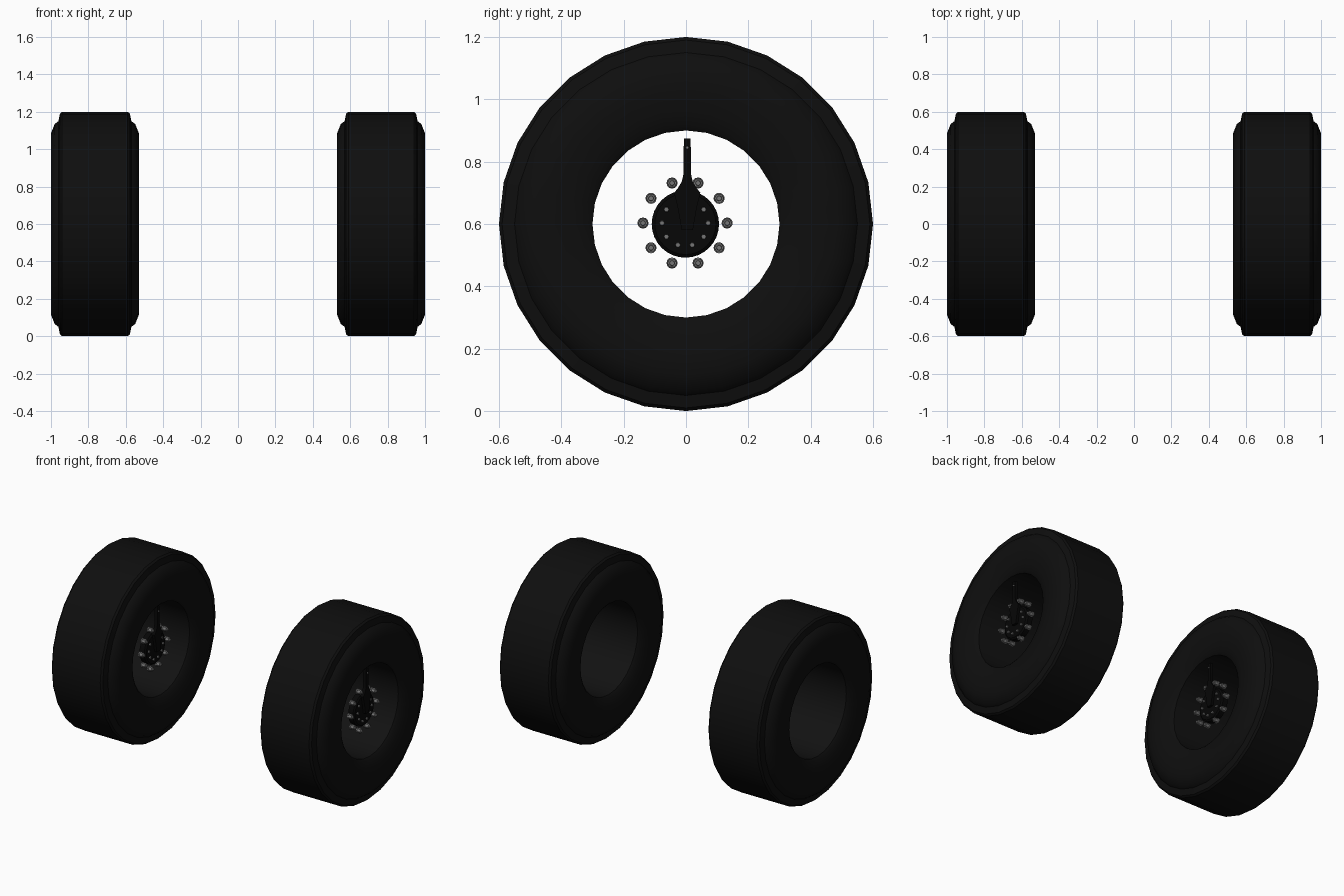
import bpy, bmesh, math
from mathutils import Matrix, Vector

if "Cube" in bpy.data.objects:
    bpy.data.objects.remove(bpy.data.objects["Cube"])

SEG = 28          # sides of the lathe
CX, CZ = 0.765, 0.6


def material(name, rgb):
    m = bpy.data.materials.new(name)
    m.diffuse_color = (*rgb, 1)
    m.use_nodes = True
    m.node_tree.nodes["Principled BSDF"].inputs["Base Color"].default_value = m.diffuse_color
    return m


RUBBER = material("black rubber", (0.0045, 0.0045, 0.0045))
RIM = material("dark rim", (0.006, 0.006, 0.006))
HUB = material("hub black", (0.002, 0.002, 0.002))
STEEL = material("bolt grey", (0.18, 0.18, 0.18))


def finish(bm, name, mat, cx, angle=35):
    bmesh.ops.recalc_face_normals(bm, faces=bm.faces)
    me = bpy.data.meshes.new(name)
    bm.to_mesh(me)
    bm.free()
    me.materials.append(mat)
    ob = bpy.data.objects.new(name, me)
    bpy.context.collection.objects.link(ob)
    ob.location = (cx, 0, CZ)
    bpy.ops.object.select_all(action='DESELECT')
    ob.select_set(True)
    bpy.context.view_layer.objects.active = ob
    bpy.ops.object.shade_smooth_by_angle(angle=math.radians(angle))
    return ob


def lathe(bm, profile, seg=SEG):
    """Spin (x, radius) points around the axle."""
    rings = []
    for i in range(seg):
        a = 2 * math.pi * i / seg
        rings.append([bm.verts.new((x, r * math.sin(a), r * math.cos(a))) for x, r in profile])
    for i in range(seg):
        p, q = rings[i], rings[(i + 1) % seg]
        for j in range(len(profile) - 1):
            bm.faces.new((p[j], p[j + 1], q[j + 1], q[j]))


def cylinder(bm, x0, x1, r0, r1, y, z, seg):
    """Capped cylinder along the axle direction."""
    m = Matrix.Translation(((x0 + x1) / 2, y, z)) @ Matrix.Rotation(math.pi / 2, 4, 'Y')
    bmesh.ops.create_cone(bm, cap_ends=True, segments=seg, radius1=r0, radius2=r1,
                          depth=x1 - x0, matrix=m)


def around(radius, skip=()):
    for i in range(10):
        if i not in skip:
            a = math.radians(36 * i)
            yield radius * math.cos(a) - 0.003, radius * math.sin(a) + 0.003


def wheel(side, cx):
    # tyre: half profile mirrored across the wheel's centre plane
    half = [(0.20, 0.30), (0.212, 0.315), (0.224, 0.36), (0.235, 0.42), (0.235, 0.485),
            (0.215, 0.535), (0.195, 0.55), (0.187, 0.59), (0.175, 0.60)]
    bm = bmesh.new()
    lathe(bm, half + [(-x, r) for x, r in reversed(half)])
    finish(bm, side + "_tyre", RUBBER, cx)

    # open rim barrel inside the tyre
    bm = bmesh.new()
    lathe(bm, [(0.20, 0.30), (-0.20, 0.30)])
    finish(bm, side + "_rim_barrel", RIM, cx)

    # hub cap with a small chamfer
    bm = bmesh.new()
    cylinder(bm, 0.12, 0.155, 0.108, 0.108, -0.002, 0, 32)
    cylinder(bm, 0.155, 0.163, 0.108, 0.098, -0.002, 0, 32)
    finish(bm, side + "_hub_cap", HUB, cx)

    # flared arm running up from the hub cap
    right = [(0.018, -0.02), (0.03, 0.05), (0.042, 0.10), (0.03, 0.115),
             (0.018, 0.135), (0.012, 0.16), (0.011, 0.275)]
    outline = right + [(-y, z) for y, z in reversed(right)]
    bm = bmesh.new()
    face = bm.faces.new([bm.verts.new((0.158, y + 0.004, z)) for y, z in outline])
    ext = bmesh.ops.extrude_face_region(bm, geom=[face])
    bmesh.ops.translate(bm, vec=Vector((0.022, 0, 0)),
                        verts=[v for v in ext["geom"] if isinstance(v, bmesh.types.BMVert)])
    finish(bm, side + "_hub_arm", HUB, cx)

    # ring of large wheel nuts with studs
    bm = bmesh.new()
    for y, z in around(0.135):
        cylinder(bm, 0.140, 0.148, 0.018, 0.018, y, z, 12)
        cylinder(bm, 0.148, 0.170, 0.016, 0.015, y, z, 6)
        cylinder(bm, 0.170, 0.178, 0.009, 0.008, y, z, 8)
    finish(bm, side + "_wheel_nuts", STEEL, cx, 30)

    # small cap bolts, and one at the tip of the arm
    bm = bmesh.new()
    for y, z in around(0.074, skip=(2, 3)):
        cylinder(bm, 0.160, 0.171, 0.009, 0.008, y, z, 6)
    cylinder(bm, 0.178, 0.185, 0.006, 0.005, 0.004, 0.245, 6)
    finish(bm, side + "_cap_bolts", STEEL, cx, 30)


# both wheels face the same way
wheel("right", CX)
wheel("left", -CX)
